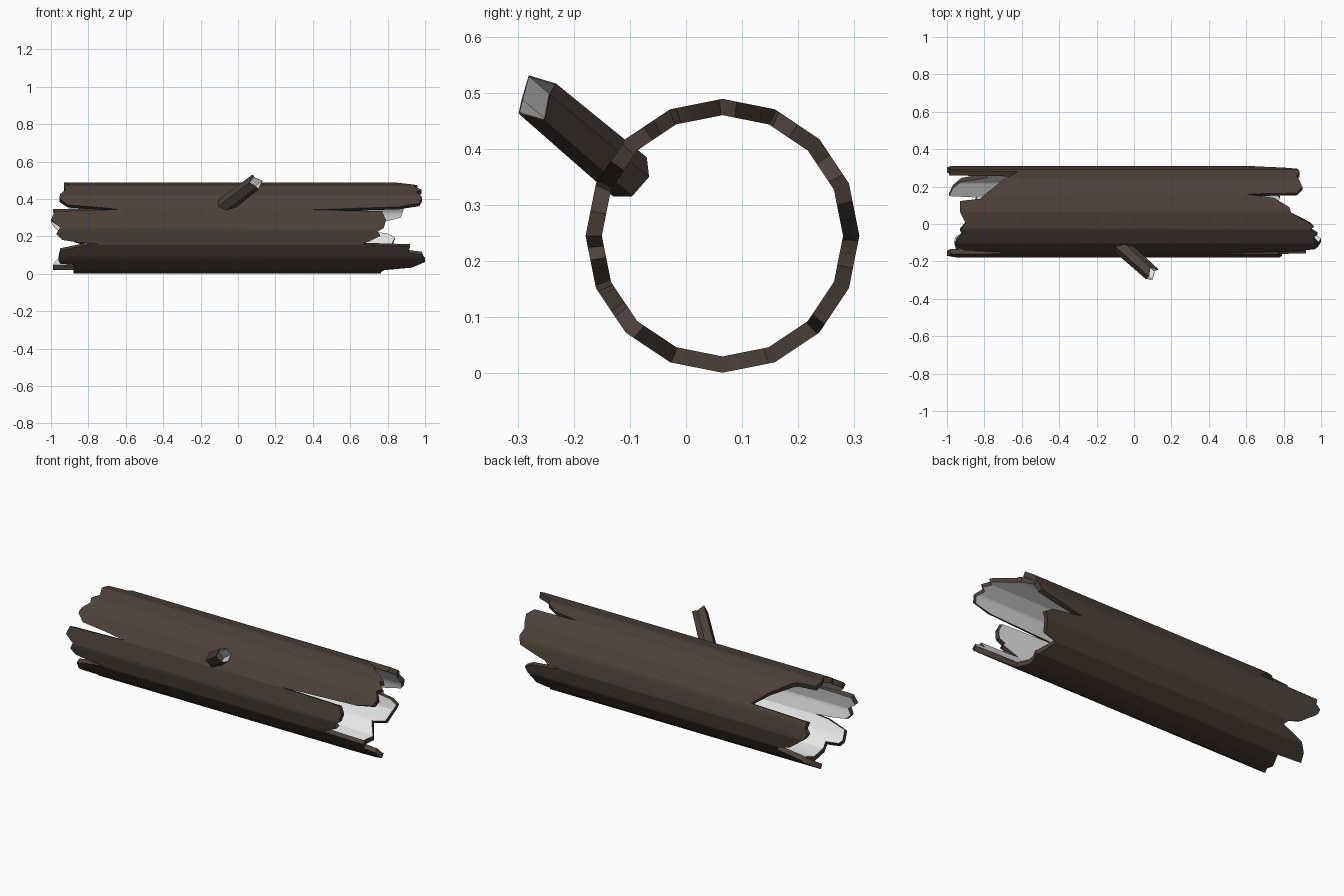
import bpy, bmesh, math
from mathutils import Vector

if "Cube" in bpy.data.objects:
    bpy.data.objects.remove(bpy.data.objects["Cube"])

CY, CZ, R_OUT, R_IN, SIDES = 0.065, 0.245, 0.244, 0.215, 16


def material(name, rgb):
    m = bpy.data.materials.new(name)
    m.diffuse_color = (*rgb, 1)
    m.use_nodes = True
    m.node_tree.nodes["Principled BSDF"].inputs["Base Color"].default_value = m.diffuse_color
    return m


bark = material("dark bark brown", (0.075, 0.053, 0.041))
pale = material("pale inner wood", (0.8, 0.8, 0.8))


def finish(name, bm):
    me = bpy.data.meshes.new(name)
    bm.to_mesh(me)
    bm.free()
    me.materials.append(bark)
    me.materials.append(pale)
    ob = bpy.data.objects.new(name, me)
    bpy.context.collection.objects.link(ob)
    bpy.ops.object.select_all(action='DESELECT')
    ob.select_set(True)
    bpy.context.view_layer.objects.active = ob
    bpy.ops.object.shade_smooth_by_angle(angle=math.radians(30))


# Splintered ends: (angle, x); 0 = front, 90 = top, 180 = back, 270 = bottom
right_end = [(0, .78), (10.6, .79), (21.6, .77), (23.5, .40), (28, .86), (33.6, .97),
             (42.5, .985), (48, .97), (54, .955), (59, .98), (67, .94), (70, .96), (75, .94),
             (89, .84), (96, .83), (108, .75), (113, .60), (114.5, .87), (124, .90),
             (143, .87), (153, .885), (165, .87), (172, .77), (182, .61), (188, .80),
             (194, .84), (205, .82), (221, .80), (226, .72), (250, .78), (262, .76),
             (292, .77), (298, .93), (311, 1.0), (323, .98), (326, .91), (336, .92),
             (338.5, .665), (349.5, .76), (355, .745)]
left_end = [(1, -.95), (10.6, -1.0), (21.6, -.98), (24, -.635), (28, -.77), (31, -.91),
            (41, -.955), (49, -.95), (59, -.92), (66, -.93), (75, -.90), (90, -.93),
            (104, -.93), (107, -.82), (139, -.68), (153, -.62), (155.5, -.99),
            (165, -.98), (172, -1.0), (180, -.98), (198, -.88), (204, -.80), (210, -.78),
            (221, -.92), (234, -.97), (247, -.99), (249, -.84), (270, -.88), (293, -.88),
            (304, -.87), (307, -.95), (314, -.96), (329, -.95), (337, -.83),
            (339, -.75), (341, -.85), (344.5, -.94), (352, -.97)]


def end_at(profile, a):
    pts = [(profile[-1][0] - 360, profile[-1][1])] + profile + [(profile[0][0] + 360, profile[0][1])]
    for (a0, x0), (a1, x1) in zip(pts, pts[1:]):
        if a0 <= a <= a1:
            return x0 + (x1 - x0) * (a - a0) / (a1 - a0)


def ring_point(x, a, r):
    # point on a flat-sided ring
    step = 360 / SIDES
    rr = r * math.cos(math.radians(step / 2)) / math.cos(math.radians(a % step - step / 2))
    t = math.radians(a)
    return (x, CY - rr * math.cos(t), CZ + rr * math.sin(t))


# Hollow log: brown outside and rims, pale inside
angles = sorted({a for a, _ in right_end + left_end} | {i * 360 / SIDES for i in range(SIDES)})
bm = bmesh.new()
cols = []
for a in angles:
    xl, xr = end_at(left_end, a), end_at(right_end, a)
    cols.append([bm.verts.new(ring_point(x, a, r))
                 for x, r in ((xl, R_OUT), (xr, R_OUT), (xr, R_IN), (xl, R_IN))])
for i, c in enumerate(cols):
    d = cols[(i + 1) % len(cols)]
    for k in range(4):
        n = (k + 1) % 4
        f = bm.faces.new((c[k], c[n], d[n], d[k]))
        f.material_index = 1 if k == 2 else 0
bmesh.ops.recalc_face_normals(bm, faces=bm.faces)
finish("hollow_log", bm)

# Broken branch stub: six-sided tube with a ragged, pale hollow tip
base, tip = Vector((-.09, -.10, .35)), Vector((.09, -.262, .487))
axis = (tip - base).normalized()
u = axis.cross(Vector((0, 0, 1))).normalized()
v = u.cross(axis)
ragged = [.0, .025, -.005, .02, -.01, .015]
bm = bmesh.new()
rings = []
for origin, r, jag in ((base, .046, 0), (tip, .042, 1), (tip, .039, 1), (base, .039, 0)):
    ring = []
    for i in range(6):
        t = math.radians(60 * i)
        p = origin + (u * math.cos(t) + v * math.sin(t)) * r + axis * ragged[i] * jag
        ring.append(bm.verts.new(p))
    rings.append(ring)
for k in range(3):
    for i in range(6):
        j = (i + 1) % 6
        f = bm.faces.new((rings[k][i], rings[k][j], rings[k + 1][j], rings[k + 1][i]))
        f.material_index = 1 if k == 2 else 0
bmesh.ops.recalc_face_normals(bm, faces=bm.faces)
finish("branch_stub", bm)
